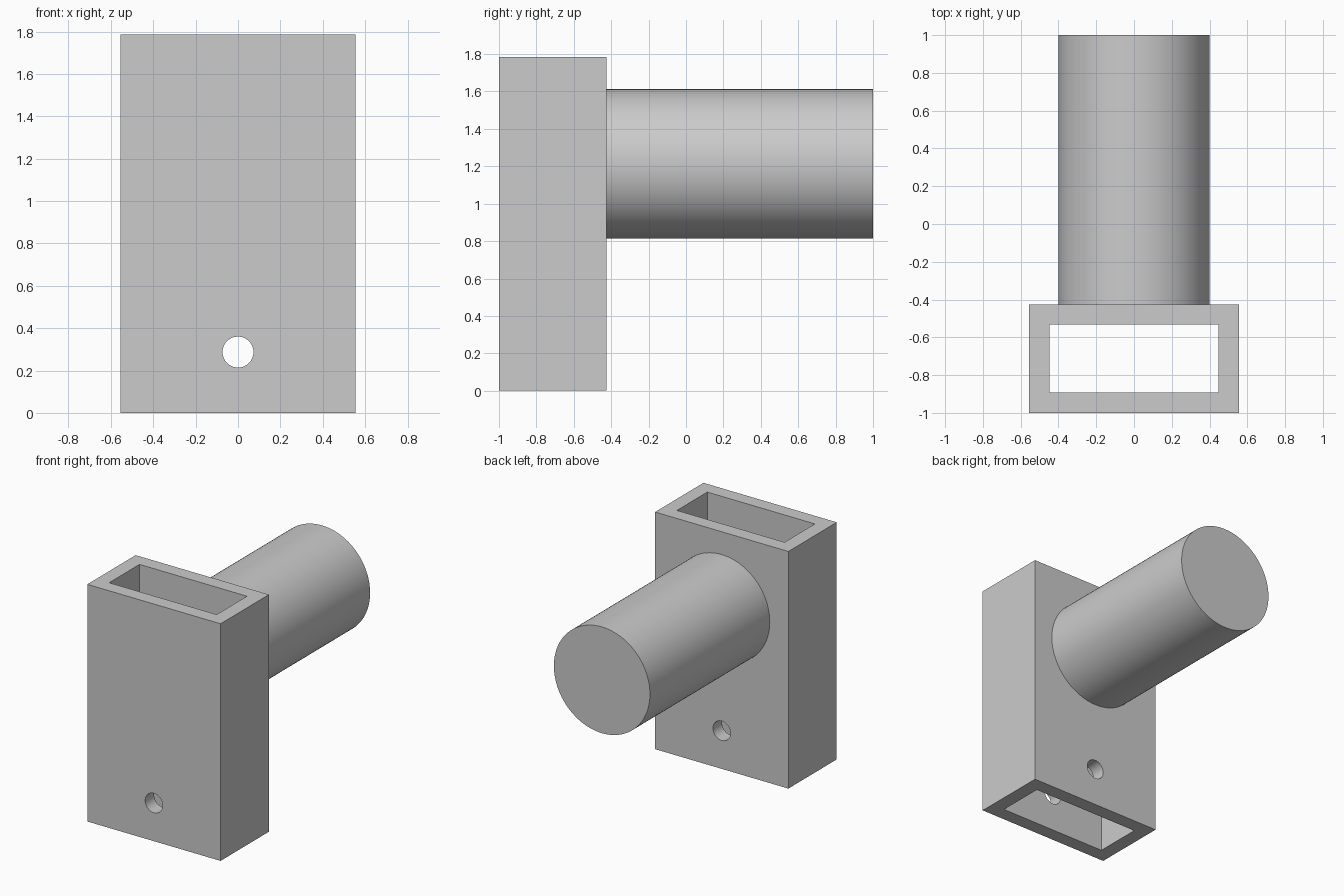
import bpy
from math import radians

cube = bpy.data.objects.get("Cube")
if cube:
    bpy.data.objects.remove(cube, do_unlink=True)

grey = bpy.data.materials.new("plain_grey")
grey.use_nodes = True
colour = (0.6, 0.6, 0.6, 1)
grey.diffuse_color = colour
grey.node_tree.nodes["Principled BSDF"].inputs["Base Color"].default_value = colour

WIDTH, HEIGHT = 1.11, 1.785
FRONT, BACK = -1.0, -0.425
WALL = 0.107


def box(name, size, centre):
    bpy.ops.mesh.primitive_cube_add(size=1, location=centre)
    obj = bpy.context.object
    obj.name = name
    obj.scale = size
    bpy.ops.object.transform_apply(location=False, rotation=False, scale=True)
    obj.data.materials.append(grey)
    return obj


def rod(name, radius, y0, y1, z, sides):
    """Cylinder lying along y."""
    bpy.ops.mesh.primitive_cylinder_add(
        vertices=sides, radius=radius, depth=y1 - y0,
        location=(0, (y0 + y1) / 2, z), rotation=(radians(90), 0, 0))
    obj = bpy.context.object
    obj.name = name
    obj.data.materials.append(grey)
    return obj


def cut(target, cutter):
    mod = target.modifiers.new("cut", 'BOOLEAN')
    mod.operation = 'DIFFERENCE'
    mod.solver = 'EXACT'
    mod.object = cutter
    bpy.context.view_layer.objects.active = target
    bpy.ops.object.modifier_apply(modifier=mod.name)
    bpy.data.objects.remove(cutter, do_unlink=True)


def smooth(obj):
    bpy.ops.object.select_all(action='DESELECT')
    obj.select_set(True)
    bpy.context.view_layer.objects.active = obj
    bpy.ops.object.shade_smooth_by_angle(angle=radians(30))


# Rectangular sleeve, open at the top and bottom
depth, mid = BACK - FRONT, (FRONT + BACK) / 2
sleeve = box("sleeve", (WIDTH, depth, HEIGHT), (0, mid, HEIGHT / 2))
cut(sleeve, box("bore_cutter", (WIDTH - 2 * WALL, depth - 2 * WALL, HEIGHT + 1),
                (0, mid, HEIGHT / 2)))

# Screw hole through the front and back walls
cut(sleeve, rod("hole_cutter", 0.073, FRONT - 0.2, BACK + 0.2, 0.287, 48))
smooth(sleeve)

# Round post, set slightly into the back wall
post = rod("post", 0.40, BACK - 0.04, 1.0, 1.213, 96)
smooth(post)
